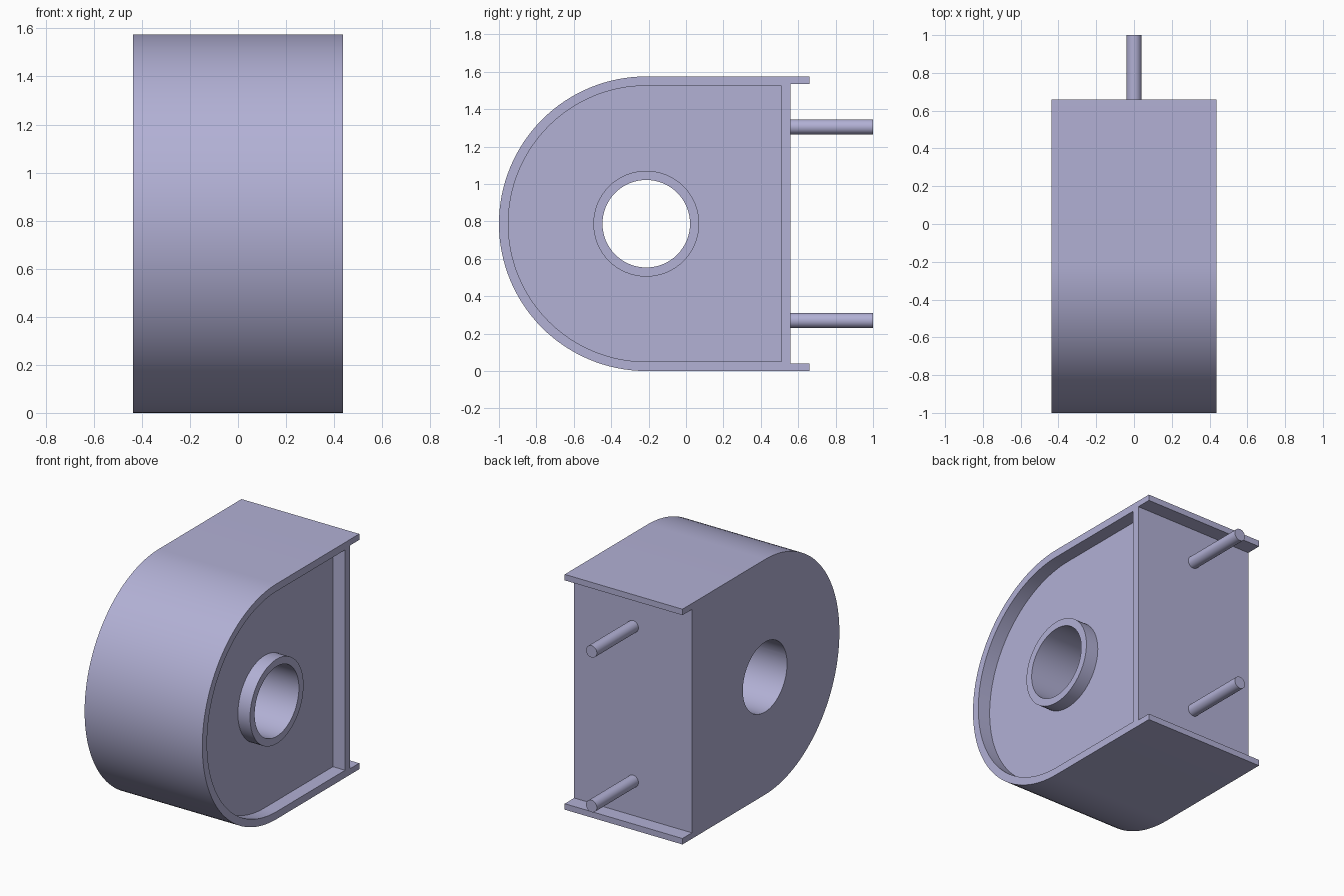
import bpy, bmesh, math
from mathutils import Matrix

cube = bpy.data.objects.get("Cube")
if cube:
    bpy.data.objects.remove(cube, do_unlink=True)

HALF_W = 0.436            # half width along x
R = 0.7875                # outer radius of the rounded front
CY, CZ = -0.2125, R       # shared centre of the curve and the bore
BACK, LIP_END = 0.56, 0.66
WALL, LIP_T = 0.05, 0.04
FLOOR_X = HALF_W - 0.09   # floor of the side recess

mat = bpy.data.materials.new("lavender_grey")
mat.use_nodes = True
colour = (0.445, 0.437, 0.665, 1.0)
mat.diffuse_color = colour
mat.node_tree.nodes["Principled BSDF"].inputs["Base Color"].default_value = colour


def finish(obj):
    bpy.ops.object.select_all(action='DESELECT')
    obj.select_set(True)
    bpy.context.view_layer.objects.active = obj
    bpy.ops.object.shade_smooth_by_angle(angle=math.radians(30))


def make_object(name, bm):
    bmesh.ops.recalc_face_normals(bm, faces=bm.faces)
    mesh = bpy.data.meshes.new(name)
    bm.to_mesh(mesh)
    bm.free()
    mesh.materials.append(mat)
    obj = bpy.data.objects.new(name, mesh)
    bpy.context.collection.objects.link(obj)
    return obj


def prism(name, profile, x0, x1):
    """Extrude a (y, z) outline along x."""
    bm = bmesh.new()
    face = bm.faces.new([bm.verts.new((x0, y, z)) for y, z in profile])
    ext = bmesh.ops.extrude_face_region(bm, geom=[face])
    verts = [g for g in ext["geom"] if isinstance(g, bmesh.types.BMVert)]
    bmesh.ops.translate(bm, verts=verts, vec=(x1 - x0, 0, 0))
    return make_object(name, bm)


def arc(radius, start, end, steps, closed=False):
    count = steps if closed else steps + 1
    angles = [math.radians(start + (end - start) * i / steps) for i in range(count)]
    return [(CY + radius * math.cos(a), CZ + radius * math.sin(a)) for a in angles]


def combine(target, tool, operation):
    mod = target.modifiers.new(operation.title(), 'BOOLEAN')
    mod.operation = operation
    mod.solver = 'EXACT'
    mod.object = tool
    bpy.context.view_layer.objects.active = target
    bpy.ops.object.modifier_apply(modifier=mod.name)
    bpy.data.objects.remove(tool, do_unlink=True)


# Housing: rounded front, flat back with a lip above and below
top = 2 * R
outline = arc(R, 90, 270, 64) + [
    (LIP_END, 0), (LIP_END, LIP_T), (BACK, LIP_T),
    (BACK, top - LIP_T), (LIP_END, top - LIP_T), (LIP_END, top)]
housing = prism("housing", outline, -HALF_W, HALF_W)

# Recess in the +x side, leaving a thin rim
inner = arc(R - WALL, 90, 270, 64) + [
    (BACK - WALL, WALL), (BACK - WALL, top - WALL)]
combine(housing, prism("recess", inner, FLOOR_X, HALF_W + 0.2), 'DIFFERENCE')

# Raised collar, then the bore through everything
combine(housing, prism("collar", arc(0.283, 0, 360, 64, True),
                       FLOOR_X - 0.1, HALF_W), 'UNION')
combine(housing, prism("bore", arc(0.234, 0, 360, 64, True),
                       -HALF_W - 0.2, HALF_W + 0.2), 'DIFFERENCE')
finish(housing)

# Two rods standing out of the back
for name, z in (("upper_rod", 1.305), ("lower_rod", 0.27)):
    y0, y1 = BACK - 0.02, 1.0
    bm = bmesh.new()
    bmesh.ops.create_cone(
        bm, cap_ends=True, segments=32, radius1=0.04, radius2=0.04, depth=y1 - y0,
        matrix=Matrix.Translation((0, (y0 + y1) / 2, z)) @ Matrix.Rotation(math.pi / 2, 4, 'X'))
    finish(make_object(name, bm))
